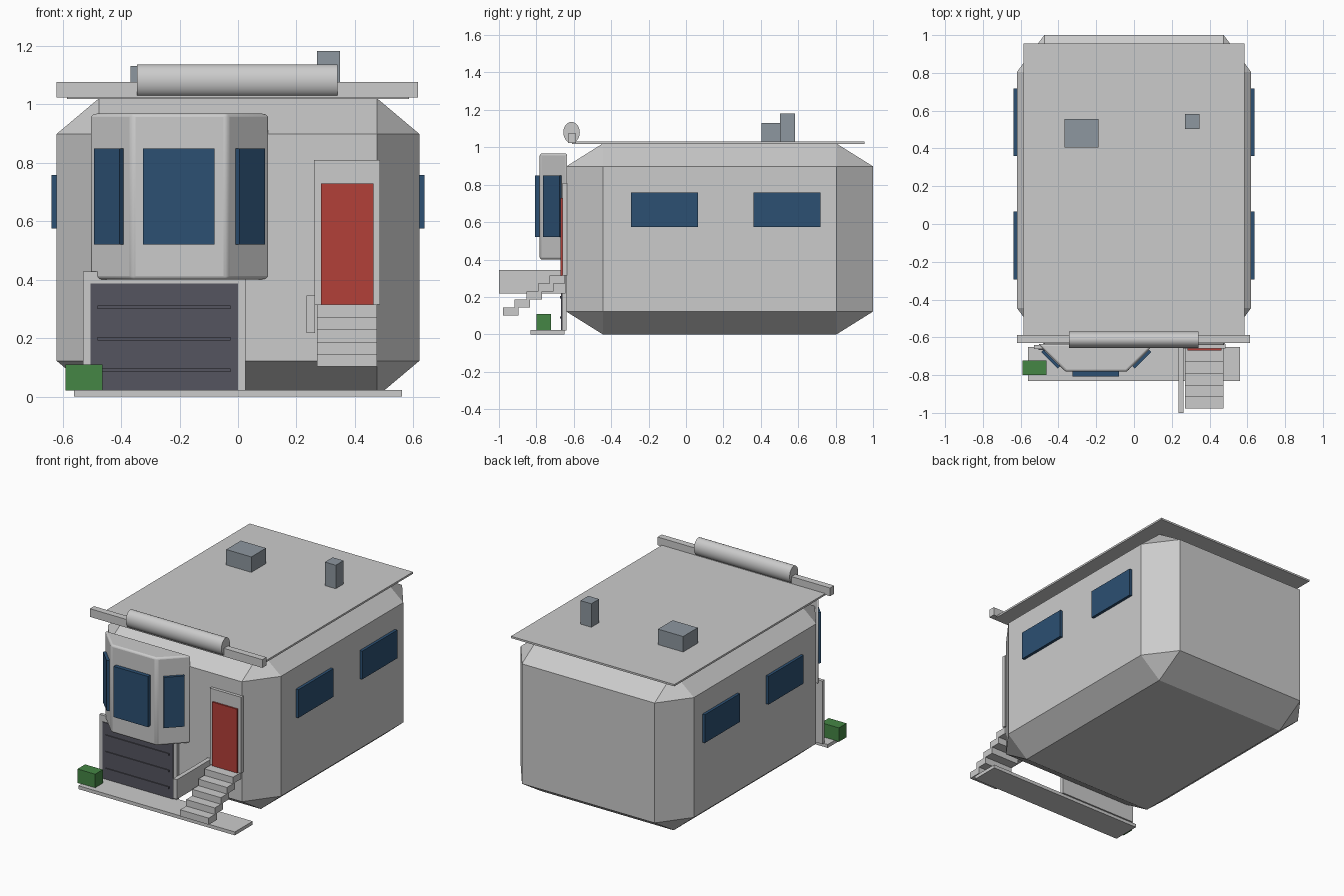
import bpy, bmesh, math
from mathutils import Vector

if "Cube" in bpy.data.objects:
    bpy.data.objects.remove(bpy.data.objects["Cube"])


def mat(name, rgb):
    m = bpy.data.materials.new(name)
    m.diffuse_color = (*rgb, 1)
    m.use_nodes = True
    m.node_tree.nodes["Principled BSDF"].inputs["Base Color"].default_value = m.diffuse_color
    return m


GLASS = mat("glass_blue", (0.025, 0.08, 0.17))
RED = mat("door_red", (0.45, 0.05, 0.04))
GREEN = mat("plant_green", (0.06, 0.24, 0.06))
DARK = mat("garage_dark", (0.09, 0.09, 0.115))
METAL = mat("metal_grey", (0.27, 0.31, 0.35))


def finish(name, bm, material=None):
    bmesh.ops.recalc_face_normals(bm, faces=bm.faces)
    me = bpy.data.meshes.new(name)
    bm.to_mesh(me)
    bm.free()
    ob = bpy.data.objects.new(name, me)
    bpy.context.collection.objects.link(ob)
    if material:
        me.materials.append(material)
    return ob


def box(name, x, y, z, material=None, rot=0):
    """Box from (min, max) ranges, optionally turned about its own vertical axis."""
    bm = bmesh.new()
    bmesh.ops.create_cube(bm, size=1)
    bmesh.ops.scale(bm, vec=(x[1] - x[0], y[1] - y[0], z[1] - z[0]), verts=bm.verts)
    ob = finish(name, bm, material)
    ob.location = [(a + b) / 2 for a, b in (x, y, z)]
    ob.rotation_euler.z = rot
    return ob


def smooth(ob):
    bpy.ops.object.select_all(action='DESELECT')
    ob.select_set(True)
    bpy.context.view_layer.objects.active = ob
    bpy.ops.object.shade_smooth_by_angle(angle=math.radians(35))


# main shell: box with every edge chamfered
bm = bmesh.new()
outer, inner, mid = (0.62, 0.82, 0.51), (0.475, 0.625, 0.388), Vector((0, 0.18, 0.51))
for sx in (-1, 1):
    for sy in (-1, 1):
        for sz in (-1, 1):
            for axis in range(3):
                p = [outer[i] if i == axis else inner[i] for i in range(3)]
                bm.verts.new(Vector((p[0] * sx, p[1] * sy, p[2] * sz)) + mid)
bmesh.ops.convex_hull(bm, input=bm.verts)
bmesh.ops.dissolve_limit(bm, angle_limit=0.02, verts=bm.verts, edges=bm.edges)
finish("house_body", bm)

# roof, gutter bar and rolled awning
box("roof_plate", (-0.585, 0.585), (-0.61, 0.955), (1.018, 1.03))
box("gutter_bar", (-0.62, 0.615), (-0.63, -0.588), (1.022, 1.075))
bm = bmesh.new()
bmesh.ops.create_cone(bm, cap_ends=True, segments=24, radius1=1, radius2=1, depth=0.685)
roll = finish("awning_roll", bm)
roll.rotation_euler.y = math.pi / 2
roll.scale = (0.056, 0.044, 1)
roll.location = (-0.002, -0.612, 1.08)
smooth(roll)
box("roof_vent", (-0.368, -0.188), (0.405, 0.555), (1.03, 1.13), METAL)
box("chimney", (0.27, 0.348), (0.503, 0.583), (1.03, 1.182), METAL)

# side windows
for s, side in ((-1, "left"), (1, "right")):
    for y0, place in ((-0.293, "front"), (0.36, "back")):
        x = sorted((0.61 * s, 0.638 * s))
        box(f"{side}_{place}_window", x, (y0, y0 + 0.358), (0.575, 0.758), GLASS)

# bay window
bm = bmesh.new()
plan = [(-0.507, -0.635), (-0.362, -0.782), (-0.038, -0.782), (0.107, -0.635)]
f = bm.faces.new([bm.verts.new((x, y, 0.4)) for x, y in plan])
ext = bmesh.ops.extrude_face_region(bm, geom=[f])
bmesh.ops.translate(bm, vec=(0, 0, 0.568),
                    verts=[v for v in ext["geom"] if isinstance(v, bmesh.types.BMVert)])
bay = finish("bay_window", bm)
bev = bay.modifiers.new("bevel", 'BEVEL')
bev.width, bev.segments = 0.012, 3
smooth(bay)
box("bay_front_pane", (-0.325, -0.08), (-0.808, -0.78), (0.52, 0.848), GLASS)
for s, side in ((-1, "left"), (1, "right")):
    cx = -0.2 + 0.242 * s
    box(f"bay_{side}_pane", (cx - 0.062, cx + 0.062), (-0.724, -0.706), (0.52, 0.848),
        GLASS, rot=s * math.pi / 4)

# garage door with surround and ribs
box("garage_surround", (-0.53, 0.025), (-0.662, -0.64), (0.02, 0.428))
box("garage_door", (-0.505, 0.0), (-0.667, -0.655), (0.02, 0.387), DARK)
for z in (0.09, 0.198, 0.305):
    box("garage_rib", (-0.48, -0.025), (-0.673, -0.66), (z - 0.006, z + 0.006), DARK)

# entrance door
box("door_frame", (0.26, 0.485), (-0.66, -0.635), (0.315, 0.808))
box("front_door", (0.283, 0.463), (-0.67, -0.655), (0.315, 0.728), RED)

# steps and hand rail
for i in range(5):
    y, z = -0.978 + 0.062 * i, 0.102 + 0.0425 * i
    box("step", (0.27, 0.475), (y, y + 0.083), (z, z + 0.0425))
box("hand_rail", (0.235, 0.263), (-1.0, -0.645), (0.218, 0.345))

# porch slab and planter
box("porch_slab", (-0.56, 0.56), (-0.832, -0.65), (0, 0.022))
box("planter", (-0.59, -0.463), (-0.8, -0.722), (0.02, 0.11), GREEN)
